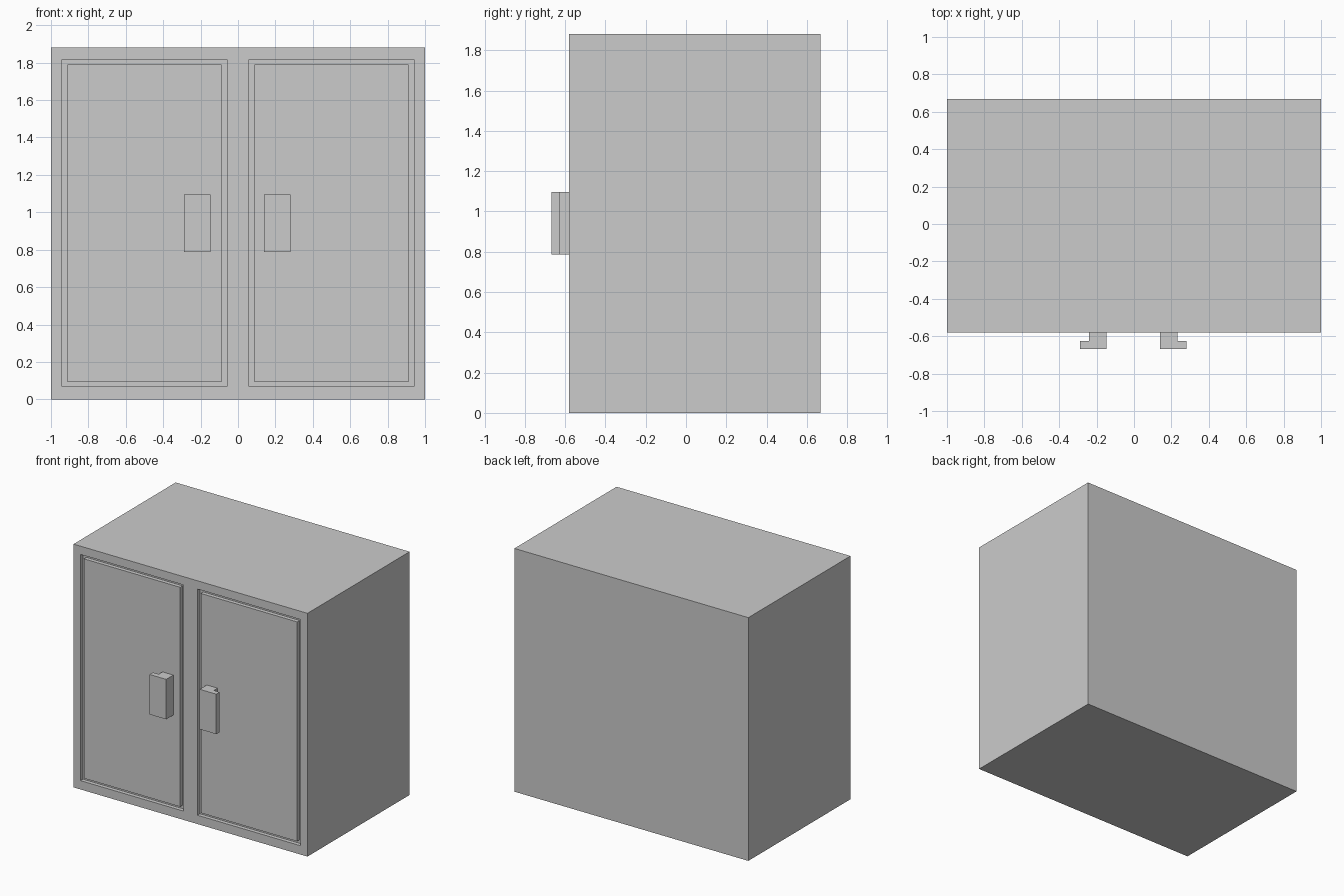
import bpy, bmesh

if "Cube" in bpy.data.objects:
    bpy.data.objects.remove(bpy.data.objects["Cube"])

FRONT, BACK = -0.58, 0.667
HEIGHT = 1.88
GROOVE = 0.03


def prism(name, outline, z0, z1):
    """Extrude an (x, y) outline from z0 up to z1."""
    bm = bmesh.new()
    face = bm.faces.new([bm.verts.new((x, y, z0)) for x, y in outline])
    top = bmesh.ops.extrude_face_region(bm, geom=[face])["geom"]
    verts = [v for v in top if isinstance(v, bmesh.types.BMVert)]
    bmesh.ops.translate(bm, verts=verts, vec=(0, 0, z1 - z0))
    bmesh.ops.recalc_face_normals(bm, faces=bm.faces)
    mesh = bpy.data.meshes.new(name)
    bm.to_mesh(mesh)
    bm.free()
    obj = bpy.data.objects.new(name, mesh)
    bpy.context.collection.objects.link(obj)
    return obj


def box(name, x0, x1, y0, y1, z0, z1):
    return prism(name, [(x0, y0), (x1, y0), (x1, y1), (x0, y1)], z0, z1)


# Cabinet carcass
cabinet = box("cabinet_body", -1, 1, FRONT, BACK, 0, HEIGHT)

for side, s in (("left", -1), ("right", 1)):
    # Shallow recess that leaves a groove around the door
    cutter = box(f"{side}_recess_cutter", s * 0.06, s * 0.94,
                 FRONT - 0.1, FRONT + GROOVE, 0.068, 1.816)
    cutter.hide_render = True
    cutter.hide_viewport = True
    cut = cabinet.modifiers.new(f"{side}_recess", 'BOOLEAN')
    cut.operation = 'DIFFERENCE'
    cut.solver = 'EXACT'
    cut.object = cutter

    # Door panel, flush with the cabinet front
    box(f"{side}_door", s * 0.088, s * 0.911,
        FRONT, FRONT + GROOVE, 0.094, 1.79)

    # L-shaped handle: stem on the door, lip pointing outwards
    profile = [(0.143, FRONT), (0.143, -0.667), (0.285, -0.667),
               (0.285, -0.626), (0.236, -0.626), (0.236, FRONT)]
    prism(f"{side}_handle", [(s * x - 0.004, y) for x, y in profile],
          0.787, 1.096)
